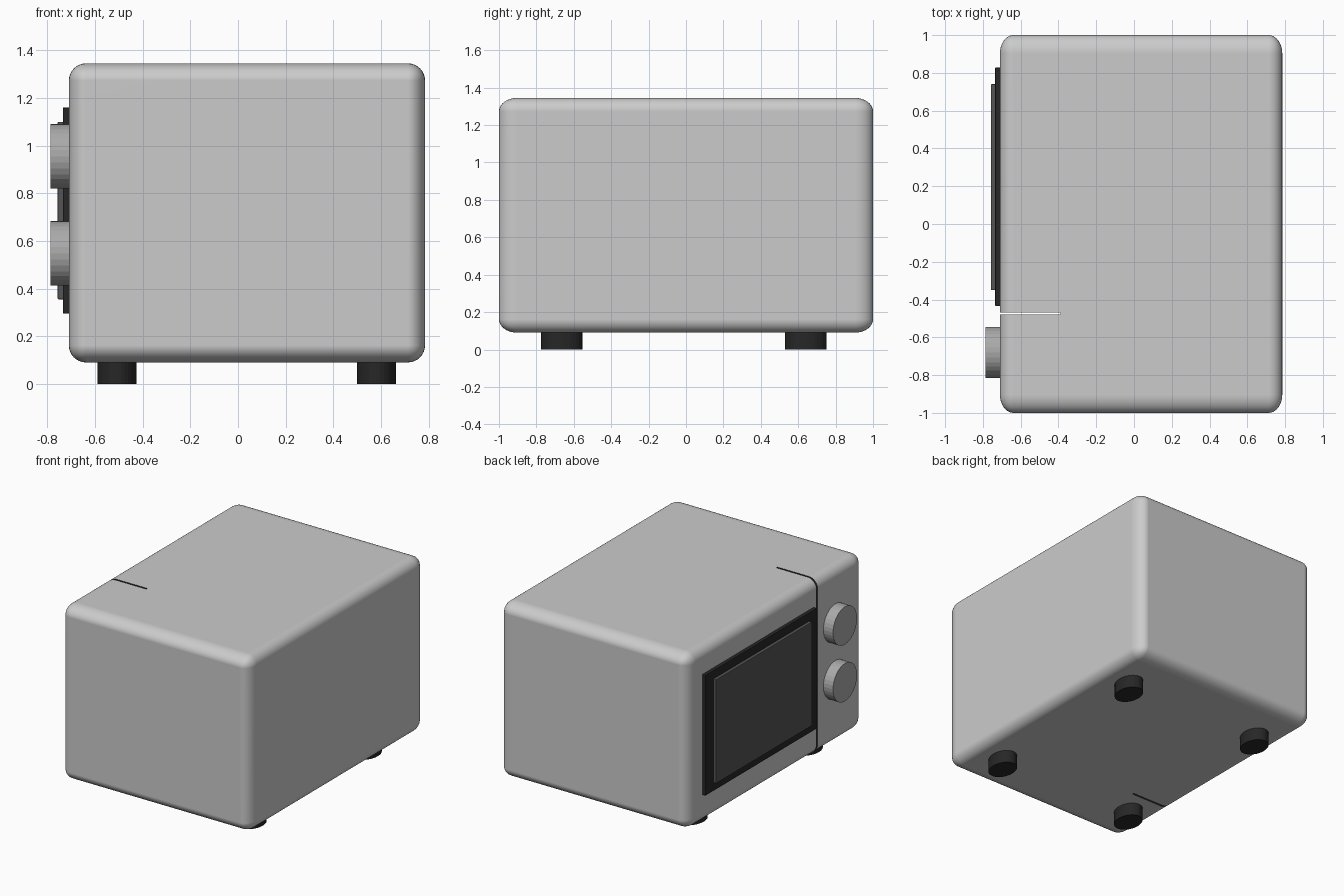
import bpy, math

if "Cube" in bpy.data.objects:
    bpy.data.objects.remove(bpy.data.objects["Cube"])


def material(name, v):
    m = bpy.data.materials.new(name)
    m.diffuse_color = (v, v, v, 1)
    m.use_nodes = True
    m.node_tree.nodes["Principled BSDF"].inputs["Base Color"].default_value = m.diffuse_color
    return m


casing_grey = material("casing_grey", 0.8)
black = material("black", 0.02)
glass_dark = material("glass_dark", 0.09)
knob_grey = material("knob_grey", 0.4)


def apply_modifiers(ob):
    bpy.context.view_layer.objects.active = ob
    for m in list(ob.modifiers):
        bpy.ops.object.modifier_apply(modifier=m.name)


def finish(name, mat):
    ob = bpy.context.object
    ob.name = name
    ob.data.materials.append(mat)
    return ob


def box(name, mat, x, y, z, bevel=0.0, segments=2, stretch_y=1.0):
    """Box from (min, max) ranges; stretch_y elongates the rounded corners along y."""
    bpy.ops.mesh.primitive_cube_add(size=1, location=[sum(r) / 2 for r in (x, y, z)])
    ob = finish(name, mat)
    ob.scale = (x[1] - x[0], (y[1] - y[0]) / stretch_y, z[1] - z[0])
    bpy.ops.object.transform_apply(location=False, rotation=False, scale=True)
    if bevel:
        b = ob.modifiers.new("round", 'BEVEL')
        b.width, b.segments = bevel, segments
        apply_modifiers(ob)
    ob.scale.y = stretch_y
    bpy.ops.object.transform_apply(location=False, rotation=False, scale=True)
    return ob


def cylinder(name, mat, loc, radius, depth, rot=(0, 0, 0), scale=(1, 1, 1)):
    bpy.ops.mesh.primitive_cylinder_add(vertices=32, radius=radius, depth=depth,
                                        location=loc, rotation=rot)
    ob = finish(name, mat)
    ob.scale = scale
    return ob


# Rounded casing with the thin slit beside the door
casing = box("casing", casing_grey, (-0.71, 0.785), (-1, 1), (0.09, 1.345),
             bevel=0.072, segments=8, stretch_y=1.34)
cutter = box("slit_cutter", black, (-0.9, -0.39), (-0.48, -0.468), (-0.2, 1.6))
cutter.hide_render = True
cut = casing.modifiers.new("slit", 'BOOLEAN')
cut.object, cut.operation, cut.solver = cutter, 'DIFFERENCE', 'EXACT'
cut.material_mode = 'TRANSFER'
apply_modifiers(casing)
bpy.data.objects.remove(cutter)
bpy.ops.object.select_all(action='DESELECT')
casing.select_set(True)
bpy.context.view_layer.objects.active = casing
bpy.ops.object.shade_smooth_by_angle(angle=math.radians(30))
normals = casing.modifiers.new("flat_sides", 'WEIGHTED_NORMAL')
normals.keep_sharp = True

# Door frame and window
box("door_frame", black, (-0.735, -0.69), (-0.435, 0.828), (0.295, 1.16), bevel=0.004)
box("door_window", glass_dark, (-0.757, -0.70), (-0.35, 0.74), (0.355, 1.10), bevel=0.004)

# Control knobs
for name, z in (("upper_knob", 0.955), ("lower_knob", 0.548)):
    cylinder(name, knob_grey, (-0.738, -0.68, z), 0.136, 0.097, rot=(0, math.pi / 2, 0))

# Feet
for side, x in (("door_side", -0.508), ("rear_side", 0.581)):
    for end, y in (("near", -0.665), ("far", 0.64)):
        cylinder(f"foot_{side}_{end}", black, (x, y, 0.05), 0.082, 0.10, scale=(1, 1.35, 1))
